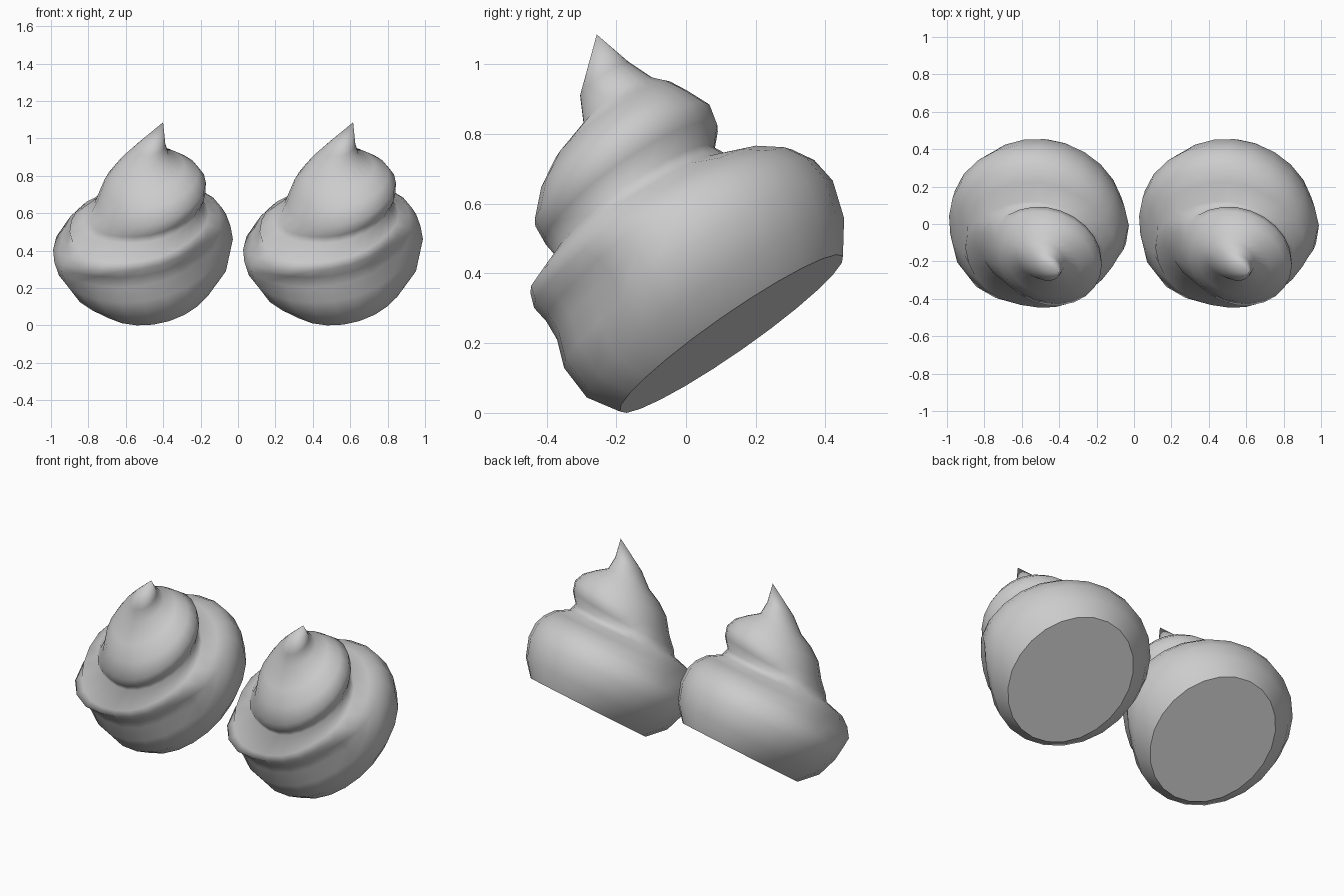
import bpy, bmesh, math
from mathutils import Vector

if "Cube" in bpy.data.objects:
    bpy.data.objects.remove(bpy.data.objects["Cube"])

# Tilted frame: base plate centre, leaning axis, and two in-plane directions
BASE = Vector((0.0, 0.135, 0.245))
AXIS = Vector((-0.16, -0.566, 0.81)).normalized()
BACK = Vector((0, 0.82, 0.572)).normalized()
SIDE = BACK.cross(AXIS).normalized()
SEG = 24

# Cross-sections: height, side offset, back offset, side radius, back radius
RINGS = [
    (0.00, 0.05, 0.00, 0.34, 0.390),
    (0.09, 0.04, 0.005, 0.43, 0.450),
    (0.20, 0.03, 0.02, 0.475, 0.470),
    (0.28, 0.03, 0.03, 0.475, 0.450),
    (0.34, 0.04, 0.015, 0.45, 0.430),
    (0.39, 0.05, -0.02, 0.42, 0.400),
    (0.43, 0.06, -0.06, 0.36, 0.345),
    (0.465, 0.10, -0.01, 0.285, 0.275),
    (0.51, 0.12, 0.01, 0.30, 0.300),
    (0.57, 0.13, 0.02, 0.30, 0.305),
    (0.64, 0.14, 0.04, 0.26, 0.255),
    (0.69, 0.14, 0.07, 0.20, 0.200),
    (0.73, 0.125, 0.115, 0.13, 0.120),
    (0.80, 0.165, 0.12, 0.08, 0.085),
]
TIP = (0.905, 0.25, 0.175)

# Relief of the coil: angle, angular width, height, height width, amount
RELIEF = [
    (210, 20, 0.34, 0.06, 0.12),    # outer end of the coil, a pointed lip
    (232, 22, 0.40, 0.04, 0.10),
    (178, 26, 0.37, 0.035, -0.12),  # groove behind the lip
    (165, 32, 0.465, 0.035, 0.27),  # first coil rises over the left side
    (205, 24, 0.49, 0.05, 0.16),    # and becomes the second coil
    (205, 40, 0.60, 0.04, -0.06),
    (348, 16, 0.24, 0.14, 0.04),    # fold at the right, flatter right front
    (320, 22, 0.28, 0.16, -0.08),
    (20, 40, 0.70, 0.03, -0.07),
]


def place(h, f, e):
    return BASE + AXIS * h + SIDE * f + BACK * e


def bump(x, width):
    return math.exp(-(x / width) ** 2)


def around(t, deg, width):
    return bump((math.degrees(t) - deg + 180) % 360 - 180, width)


def swirl_point(ring, t):
    h, cf, ce, rf, re = ring
    k = 1 + sum(amt * around(t, a, aw) * bump(h - h0, hw)
                for a, aw, h0, hw, amt in RELIEF)
    h += 0.025 * around(t, 160, 40) * bump(h - 0.45, 0.08)
    # the upper coil climbs as it goes round
    h += 0.025 * math.cos(t - math.radians(0)) * bump(h - 0.53, 0.07)
    return place(h, cf + rf * k * math.cos(t), ce + re * k * math.sin(t))


def swirl_mesh():
    bm = bmesh.new()
    loops = [[bm.verts.new(swirl_point(r, 2 * math.pi * i / SEG))
              for i in range(SEG)] for r in RINGS]
    tip = bm.verts.new(place(*TIP))
    for a, b in zip(loops, loops[1:]):
        for i in range(SEG):
            j = (i + 1) % SEG
            bm.faces.new((a[i], a[j], b[j], b[i]))
    for i in range(SEG):
        bm.faces.new((loops[-1][i], loops[-1][(i + 1) % SEG], tip))
    for f in bm.faces:
        f.smooth = True
    # flat base plate with a hard rim
    plate = bm.faces.new(loops[0][::-1])
    for e in plate.edges:
        e.smooth = False
    bmesh.ops.recalc_face_normals(bm, faces=bm.faces[:])
    low = min(v.co.z for v in bm.verts)
    mid = (min(v.co.x for v in bm.verts) + max(v.co.x for v in bm.verts)) / 2
    bmesh.ops.translate(bm, verts=bm.verts[:], vec=(-mid, 0, -low))
    me = bpy.data.meshes.new("swirl_dollop")
    bm.to_mesh(me)
    bm.free()
    return me


# Two identical dollops side by side
mesh = swirl_mesh()
for name, x in (("left_swirl", -0.508), ("right_swirl", 0.508)):
    ob = bpy.data.objects.new(name, mesh)
    ob.location.x = x
    bpy.context.collection.objects.link(ob)
